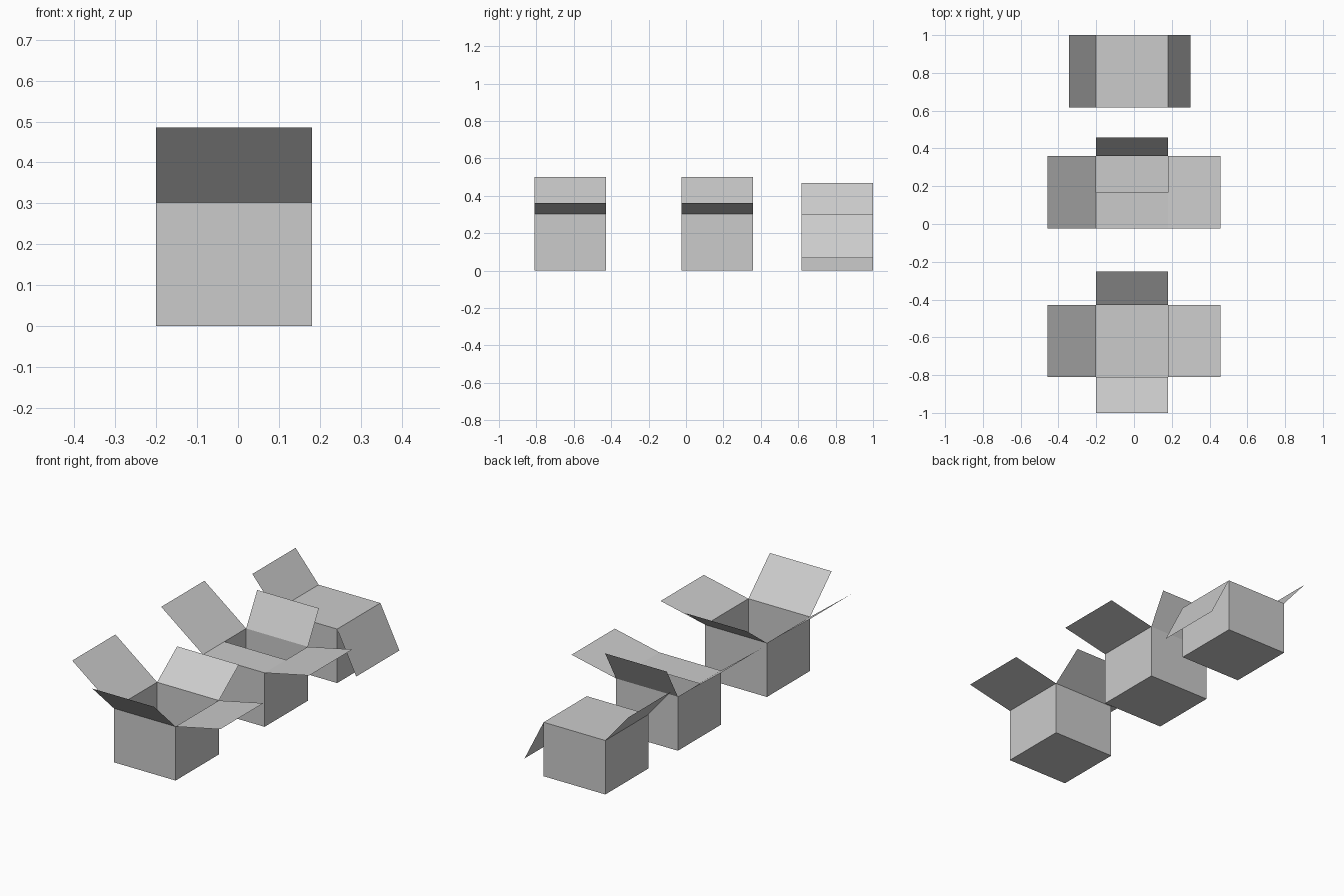
import bpy
import bmesh

if "Cube" in bpy.data.objects:
    bpy.data.objects.remove(bpy.data.objects["Cube"])

X0, X1 = -0.201, 0.181   # side walls of every carton
DEPTH, H = 0.382, 0.302  # carton depth and wall height


def sheet(name, quads):
    """Thin-sheet object from a list of quads."""
    bm = bmesh.new()
    for q in quads:
        bm.faces.new([bm.verts.new(p) for p in q])
    bmesh.ops.remove_doubles(bm, verts=bm.verts, dist=1e-5)
    me = bpy.data.meshes.new(name)
    bm.to_mesh(me)
    bm.free()
    ob = bpy.data.objects.new(name, me)
    bpy.context.collection.objects.link(ob)
    return ob


def carton(name, y0, left, right, front, back):
    """Open carton; each flap is given as (tip x or y, tip z)."""
    y1 = y0 + DEPTH
    ring = [(X0, y0), (X1, y0), (X1, y1), (X0, y1)]
    # bottom and four walls
    quads = [[(x, y, 0) for x, y in reversed(ring)]]
    for i in range(4):
        a, b = ring[i], ring[(i + 1) % 4]
        quads.append([(*a, 0), (*b, 0), (*b, H), (*a, H)])
    sheet(name + "_body", quads)
    # side flaps swing in x, end flaps swing in y
    for side, x, (tx, tz) in (("left", X0, left), ("right", X1, right)):
        q = [(x, y0, H), (tx, y0, tz), (tx, y1, tz), (x, y1, H)]
        sheet(f"{name}_{side}_flap", [q if tx > x else q[::-1]])
    for side, y, (ty, tz) in (("front", y0, front), ("back", y1, back)):
        q = [(X0, y, H), (X1, y, H), (X1, ty, tz), (X0, ty, tz)]
        sheet(f"{name}_{side}_flap", [q if ty > y else q[::-1]])


WIDE_L, WIDE_R = (-0.459, 0.50), (0.457, 0.361)

# front carton: all flaps open
carton("front_carton", -0.81, WIDE_L, WIDE_R, (-1.0, 0.485), (-0.251, 0.435))
# middle carton: front flap folded in
carton("middle_carton", -0.023, WIDE_L, WIDE_R, (0.167, H), (0.457, 0.48))
# rear carton: end flaps closed, right flap hanging
carton("rear_carton", 0.618, (-0.344, 0.47), (0.299, 0.068), (0.809, H), (0.809, H))
